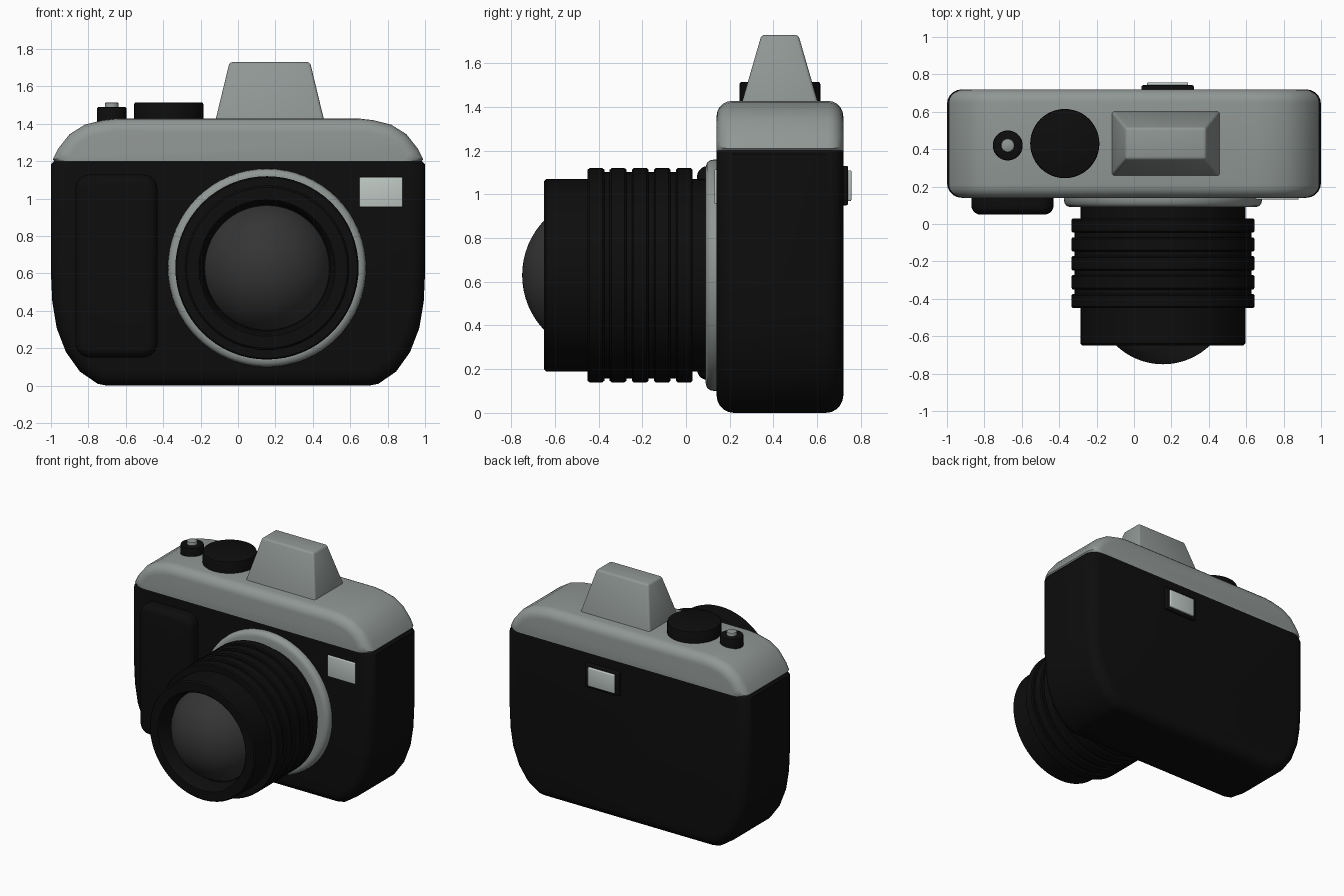
import bpy, bmesh
from math import sin, cos, pi, sqrt
from mathutils import Matrix, Vector

if "Cube" in bpy.data.objects:
    bpy.data.objects.remove(bpy.data.objects["Cube"])


def material(name, rgb):
    m = bpy.data.materials.new(name)
    m.diffuse_color = (*rgb, 1)
    m.use_nodes = True
    m.node_tree.nodes["Principled BSDF"].inputs["Base Color"].default_value = m.diffuse_color
    return m


BLACK = material("black", (0.004, 0.004, 0.004))
METAL = material("metal", (0.28, 0.31, 0.30))
WINDOW = material("window", (0.52, 0.58, 0.55))
GLASS = material("glass", (0.035, 0.035, 0.035))


def finish(name, bm, mat, angle=40):
    bmesh.ops.recalc_face_normals(bm, faces=bm.faces[:])
    me = bpy.data.meshes.new(name)
    bm.to_mesh(me)
    bm.free()
    me.materials.append(mat)
    ob = bpy.data.objects.new(name, me)
    bpy.context.collection.objects.link(ob)
    bpy.ops.object.select_all(action='DESELECT')
    ob.select_set(True)
    bpy.context.view_layer.objects.active = ob
    bpy.ops.object.shade_smooth_by_angle(angle=angle * pi / 180)
    return ob


def slab(name, outline, y0, y1, radius, mat, seam=None):
    """Extrude an x/z outline along y and round its front and back edges, except along the seam."""
    bm = bmesh.new()
    face = bm.faces.new([bm.verts.new((x, y0, z)) for x, z in outline])
    ext = bmesh.ops.extrude_face_region(bm, geom=[face], use_keep_orig=True)
    moved = [g for g in ext["geom"] if isinstance(g, bmesh.types.BMVert)]
    bmesh.ops.translate(bm, verts=moved, vec=(0, y1 - y0, 0))
    bmesh.ops.recalc_face_normals(bm, faces=bm.faces[:])
    edges = []
    for e in bm.edges:
        a, b = (v.co for v in e.verts)
        on_seam = seam is not None and abs(a.z - seam) < 1e-5 and abs(b.z - seam) < 1e-5
        if abs(a.y - b.y) < 1e-5 and not on_seam:
            edges.append(e)
    bmesh.ops.bevel(bm, geom=edges, offset=radius, segments=5, profile=0.5,
                    affect='EDGES', clamp_overlap=False)
    return finish(name, bm, mat)


def mirrored(half):
    """Complete a right-hand outline with its mirror image."""
    return half + [(-x, z) for x, z in reversed(half)]


def rounded_rect(x0, x1, z0, z1, r, steps=5):
    corners = [(x1 - r, z1 - r), (x0 + r, z1 - r), (x0 + r, z0 + r), (x1 - r, z0 + r)]
    return [(cx + r * cos(a), cz + r * sin(a))
            for q, (cx, cz) in enumerate(corners)
            for a in [(q + i / steps) * pi / 2 for i in range(steps + 1)]]


def lathe(name, profile, centre, mat, axis='Y', steps=64):
    """Revolve (radius, position along axis) points."""
    bm = bmesh.new()
    verts = [bm.verts.new((r, 0, h)) for r, h in profile]
    edges = [bm.edges.new(p) for p in zip(verts, verts[1:])]
    bmesh.ops.spin(bm, geom=verts + edges, cent=(0, 0, 0), axis=(0, 0, 1),
                   angle=2 * pi, steps=steps, use_merge=True)
    bmesh.ops.remove_doubles(bm, verts=bm.verts[:], dist=1e-5)
    if axis == 'Y':
        bm.transform(Matrix.Rotation(-pi / 2, 4, 'X'))
    bm.transform(Matrix.Translation(centre))
    return finish(name, bm, mat)


def box(name, lo, hi, bevel, mat, taper=(1, 1)):
    bm = bmesh.new()
    bmesh.ops.create_cube(bm, size=1)
    lo, hi = Vector(lo), Vector(hi)
    for v in bm.verts:
        k = taper if v.co.z > 0 else (1, 1)
        p = Vector((v.co.x * k[0], v.co.y * k[1], v.co.z))
        v.co = (lo + hi) / 2 + p * (hi - lo)
    bmesh.ops.bevel(bm, geom=bm.edges[:], offset=bevel, segments=3, profile=0.5, affect='EDGES')
    return finish(name, bm, mat)


def knob(name, x, y, r, z0, z1, mat, b=0.01):
    lathe(name, [(0, z0), (r, z0), (r, z1 - b), (r - 0.3 * b, z1 - 0.3 * b), (r - b, z1), (0, z1)],
          (x, y, 0), mat, axis='Z', steps=48)


# Body and top cover
slab("body", mirrored([(0.985, 1.2), (1.0, 1.185), (1.0, 0.6), (0.993, 0.45), (0.97, 0.31), (0.92, 0.18),
                       (0.845, 0.075), (0.75, 0.01), (0.70, 0.0)]), 0.14, 0.72, 0.08, BLACK, seam=1.2)
slab("top_cover", mirrored([(0.98, 1.2), (0.99, 1.21), (0.963, 1.265), (0.90, 1.345), (0.82, 1.395),
                            (0.72, 1.42), (0.65, 1.428)]), 0.14, 0.72, 0.07, METAL, seam=1.2)

# Hand grip
slab("grip", rounded_rect(-0.87, -0.43, 0.15, 1.13, 0.08), 0.05, 0.24, 0.05, BLACK)

# Viewfinder hump
box("viewfinder_hump", (-0.125, 0.25, 1.40), (0.465, 0.61, 1.73), 0.015, METAL, taper=(0.73, 0.47))

# Dial and shutter release
knob("dial", -0.37, 0.43, 0.185, 1.40, 1.515, BLACK)
knob("shutter_collar", -0.675, 0.42, 0.08, 1.39, 1.49, BLACK)
knob("shutter_button", -0.675, 0.42, 0.037, 1.45, 1.515, METAL)

# Windows
box("front_window", (0.65, 0.13, 0.955), (0.88, 0.20, 1.115), 0.006, WINDOW)
box("eyepiece_frame", (0.04, 0.66, 0.95), (0.32, 0.742, 1.13), 0.008, BLACK)
box("eyepiece_window", (0.07, 0.70, 0.97), (0.29, 0.757, 1.11), 0.006, WINDOW)

# Lens
axis_point = (0.155, 0, 0.63)
lathe("lens_mount_ring", [(0.42, 0.16), (0.42, 0.095), (0.495, 0.09), (0.515, 0.096), (0.526, 0.11),
                          (0.53, 0.13), (0.53, 0.16)], axis_point, METAL)
lathe("lens_barrel", [(0.44, 0.15), (0.44, -0.64), (0.43, -0.65), (0.365, -0.65), (0.355, -0.64),
                      (0.338, -0.53), (0, -0.53)], axis_point, BLACK)

# Ribbed focus ring
ribs = [(0.43, -0.45)]
for i in range(5):
    a = -0.45 + i * 0.101
    b = a + 0.076
    ribs += [(0.472, a), (0.483, a), (0.49, a + 0.008), (0.49, b - 0.008), (0.483, b), (0.472, b)]
ribs.append((0.43, 0.03))
lathe("focus_ring", ribs, axis_point, BLACK)

# Domed front glass
R = 0.3625
edge = 1.18
lathe("front_glass", [(R * sin(edge * i / 12), -0.75 + R * (1 - cos(edge * i / 12))) for i in range(13)],
      axis_point, GLASS)
